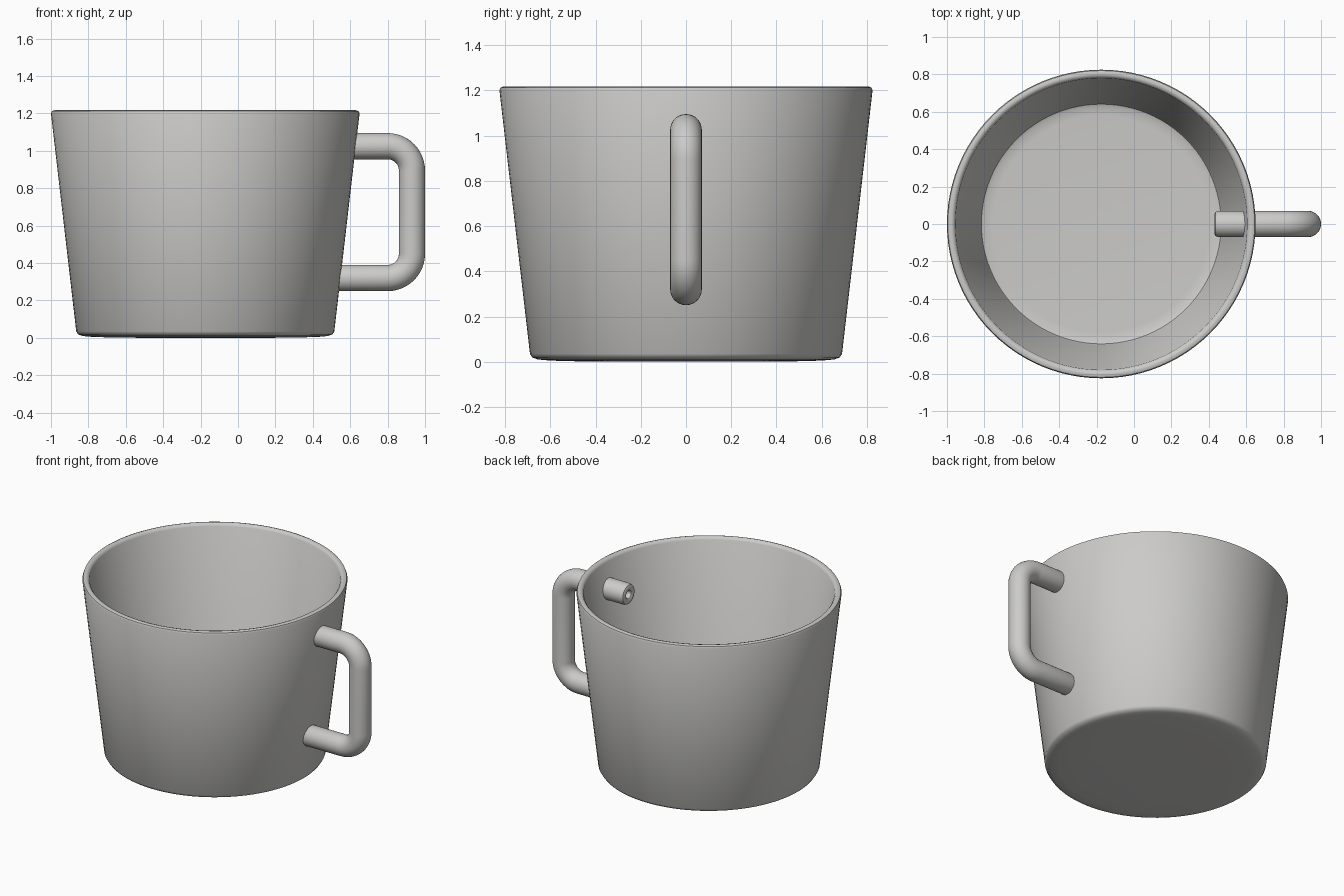
import bpy, bmesh, math
from mathutils import Vector

if "Cube" in bpy.data.objects:
    bpy.data.objects.remove(bpy.data.objects["Cube"])

CX = -0.175  # cup axis

grey = bpy.data.materials.new("warm_grey")
grey.diffuse_color = (0.6, 0.595, 0.58, 1)
grey.use_nodes = True
grey.node_tree.nodes["Principled BSDF"].inputs["Base Color"].default_value = grey.diffuse_color


def skin(name, rings, closed=False):
    """Bridge equal rings of points into one smooth object; single points become tips."""
    bm = bmesh.new()
    vr = [[bm.verts.new(p) for p in r] for r in rings]
    pairs = list(zip(vr, vr[1:])) + ([(vr[-1], vr[0])] if closed else [])
    for a, b in pairs:
        n = max(len(a), len(b))
        for i in range(n):
            j = (i + 1) % n
            quad = [a[i % len(a)], a[j % len(a)], b[j % len(b)], b[i % len(b)]]
            bm.faces.new(list(dict.fromkeys(quad)))
    bmesh.ops.recalc_face_normals(bm, faces=bm.faces)
    me = bpy.data.meshes.new(name)
    bm.to_mesh(me)
    bm.free()
    me.materials.append(grey)
    ob = bpy.data.objects.new(name, me)
    bpy.context.collection.objects.link(ob)
    bpy.ops.object.select_all(action='DESELECT')
    ob.select_set(True)
    bpy.context.view_layer.objects.active = ob
    bpy.ops.object.shade_smooth_by_angle(angle=math.radians(40))
    return ob


# Cup: lathe profile (radius, height) from underside, over the rim, to the inner floor
profile = [(0, 0), (0.45, 0.001), (0.6, 0.005), (0.655, 0.01), (0.68, 0.019), (0.69, 0.035),
           (0.825, 1.2), (0.82, 1.212), (0.805, 1.218), (0.79, 1.214), (0.78, 1.2),
           (0.648, 0.075), (0.641, 0.06), (0.625, 0.053), (0.58, 0.05), (0, 0.046)]
SEG = 96
cup_rings = []
for r, z in profile:
    if r == 0:
        cup_rings.append([(CX, 0, z)])
    else:
        cup_rings.append([(CX + r * math.cos(2 * math.pi * i / SEG),
                           r * math.sin(2 * math.pi * i / SEG), z) for i in range(SEG)])
skin("cup_body", cup_rings)

# Handle: hollow tube along a rounded C path, both ends poking through the wall
R, HOLE, BEND = 0.07, 0.025, 0.13
X0, XB, ZT, ZB = 0.43, 0.80, 1.025, 0.32


def ring(x, z, ang, rad, n=32):
    """Ring across the path; ang is the path direction in the xz plane."""
    side = Vector((-math.sin(ang), 0, math.cos(ang)))
    return [Vector((x, 0, z)) + rad * (math.cos(t) * side + math.sin(t) * Vector((0, 1, 0)))
            for t in (2 * math.pi * i / n for i in range(n))]


path = [(X0 + 0.02, ZT, 0)]
for cz, start in ((ZT - BEND, math.pi / 2), (ZB + BEND, 0)):
    for k in range(13):
        a = start - k / 12 * math.pi / 2
        path.append((XB + BEND * math.cos(a), cz + BEND * math.sin(a), a - math.pi / 2))
path.append((X0 + 0.02, ZB, -math.pi))

# rounded lip between the outer skin and the bore
lip = [(0.006, R - 0.006), (0.0, R - 0.018), (0.0, HOLE + 0.012), (0.006, HOLE + 0.003)]
outer = [ring(x, z, a, R) for x, z, a in path]
bore = [ring(x, z, a, HOLE) for x, z, a in reversed(path)]
low_lip = [ring(X0 + d, ZB, -math.pi, r) for d, r in lip]
top_lip = [ring(X0 + d, ZT, 0, r) for d, r in reversed(lip)]
skin("handle", outer + low_lip + bore + top_lip, closed=True)
